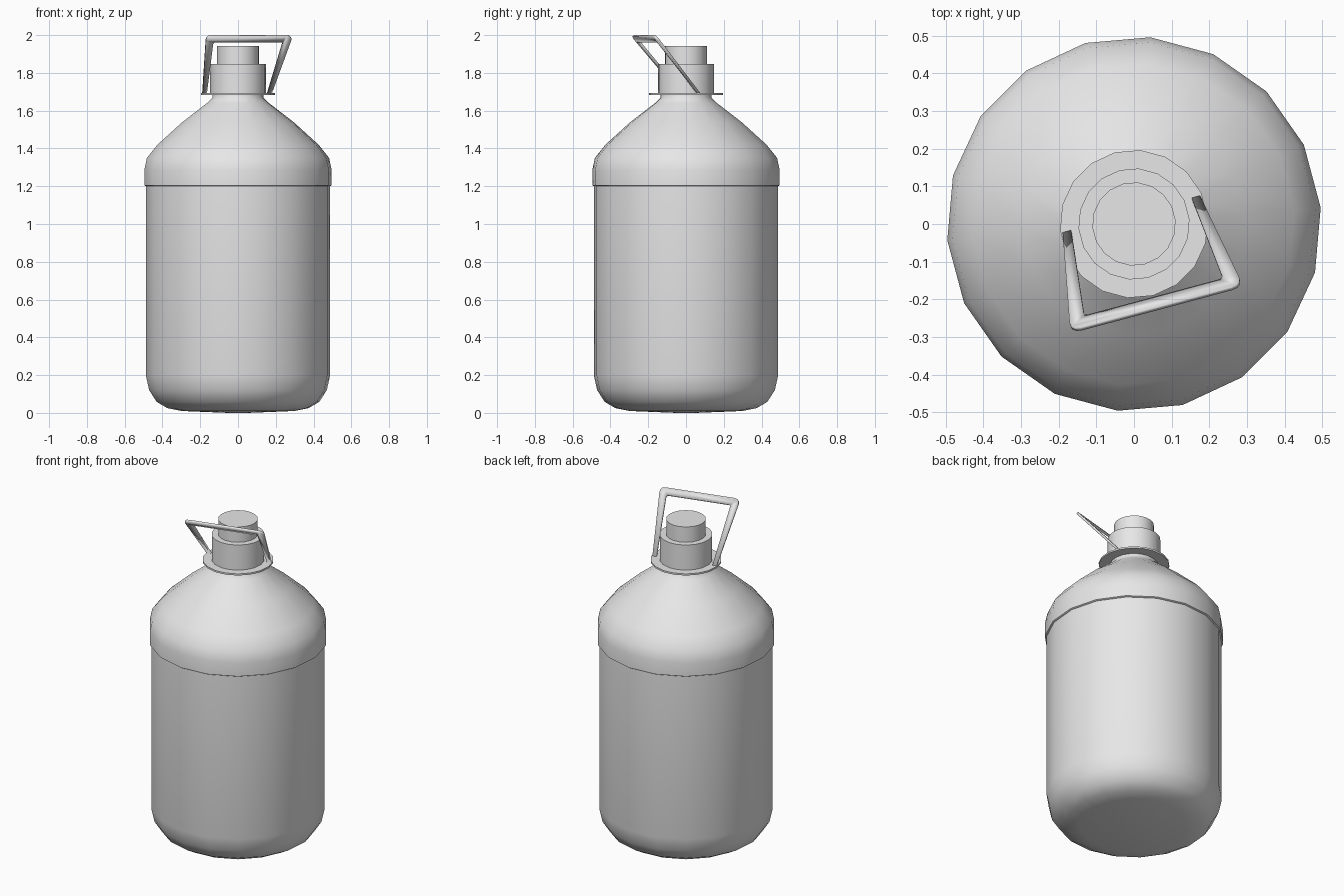
import bpy, bmesh
from math import radians, cos, sin, pi
from mathutils import Matrix, Vector

cube = bpy.data.objects.get("Cube")
if cube:
    bpy.data.objects.remove(cube, do_unlink=True)

SIDES = 18
TWIST = radians(5)

grey = bpy.data.materials.new("plain light grey")
grey.use_nodes = True
grey.diffuse_color = (0.8, 0.8, 0.8, 1)
grey.node_tree.nodes["Principled BSDF"].inputs["Base Color"].default_value = (0.8, 0.8, 0.8, 1)


def finish(name, bm, smooth_angle):
    bmesh.ops.recalc_face_normals(bm, faces=bm.faces)
    mesh = bpy.data.meshes.new(name)
    bm.to_mesh(mesh)
    bm.free()
    mesh.materials.append(grey)
    mesh.shade_smooth()
    mesh.set_sharp_from_angle(angle=radians(smooth_angle))
    obj = bpy.data.objects.new(name, mesh)
    bpy.context.collection.objects.link(obj)
    return obj


def lathe(name, profile, smooth_angle=35):
    """Turn a (radius, height) profile about z and close both ends."""
    bm = bmesh.new()
    rings = []
    for r, z in profile:
        angles = [TWIST + 2 * pi * i / SIDES for i in range(SIDES)]
        rings.append([bm.verts.new((r * cos(a), r * sin(a), z)) for a in angles])
    for low, high in zip(rings, rings[1:]):
        for i in range(SIDES):
            j = (i + 1) % SIDES
            bm.faces.new((low[i], low[j], high[j], high[i]))
    bm.faces.new(rings[0])
    bm.faces.new(rings[-1])
    return finish(name, bm, smooth_angle)


# Bottle body with rounded foot, and the slightly wider shoulder above it
lathe("bottle_body", [(0.05, 0), (0.3, 0.01), (0.375, 0.025), (0.432, 0.058),
                      (0.472, 0.12), (0.49, 0.2), (0.49, 1.21)])
lathe("bottle_shoulder", [(0.49, 1.2), (0.498, 1.205), (0.498, 1.285), (0.484, 1.35),
                          (0.428, 1.42), (0.295, 1.54), (0.165, 1.64),
                          (0.135, 1.67), (0.135, 1.69)], 50)

# Collar and stepped cap
lathe("collar_disc", [(0.197, 1.684), (0.197, 1.694)])
lathe("cap_base", [(0.148, 1.69), (0.148, 1.848)])
lathe("cap_top", [(0.111, 1.845), (0.111, 1.942)])

# Carrying handle: half outline mirrored, corners rounded, then thickened
half = [(0.166, 0), (0.189, 0), (0.237, 0.4), (0.191, 0.357)]
right = half[:3]
outline = right + [(-x, y) for x, y in reversed(right)] + [(-half[3][0], half[3][1]), half[3]]
bm = bmesh.new()
verts = [bm.verts.new((x, y, 0)) for x, y in outline]
bm.faces.new(verts)
for corners, size in (((verts[2], verts[3]), 0.03), ((verts[6], verts[7]), 0.012)):
    bmesh.ops.bevel(bm, geom=list(corners), offset=size, segments=3,
                    profile=0.5, affect='VERTICES')
side = Vector((cos(radians(15)), sin(radians(15)), 0))
lean = Vector((0.256 * side.y, -0.256 * side.x, 0.308)).normalized()
normal = side.cross(lean)
frame = Matrix((side, lean, normal)).transposed().to_4x4()
frame.translation = Vector((-0.023 * side.y, 0.023 * side.x, 1.69))
bm.transform(frame)
handle = finish("carrying_handle", bm, 30)
solid = handle.modifiers.new("thickness", 'SOLIDIFY')
solid.thickness = 0.012
solid.offset = 0
